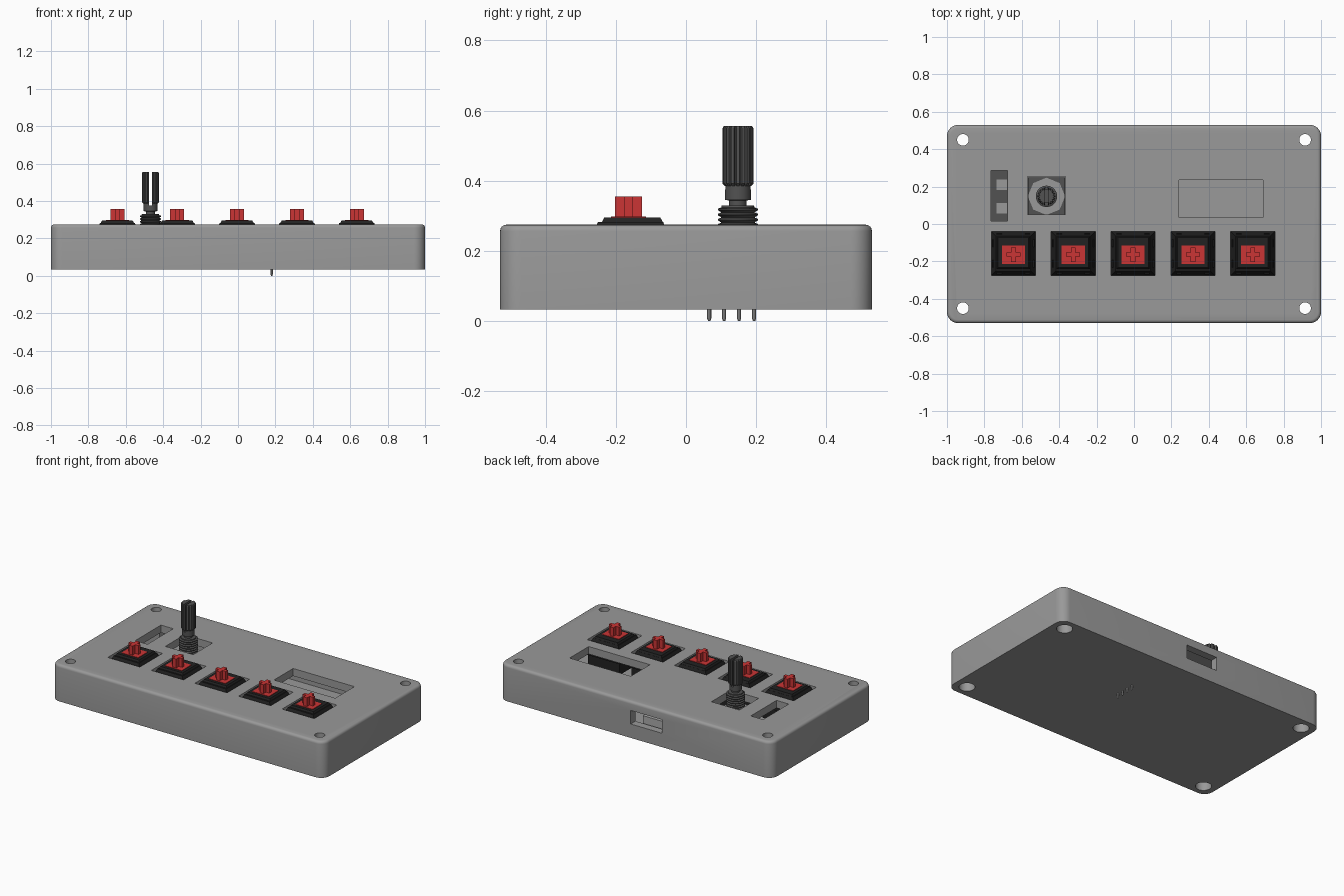
import bpy, bmesh, math
from mathutils import Matrix, Vector

cube = bpy.data.objects.get("Cube")
if cube:
    bpy.data.objects.remove(cube, do_unlink=True)


def material(name, r, g, b):
    m = bpy.data.materials.new(name)
    m.use_nodes = True
    m.diffuse_color = (r, g, b, 1)
    m.node_tree.nodes["Principled BSDF"].inputs["Base Color"].default_value = (r, g, b, 1)
    return m


GREY = material("case grey", 0.32, 0.32, 0.32)
DARK = material("dark grey", 0.085, 0.085, 0.085)
BLACK = material("switch black", 0.016, 0.016, 0.016)
RED = material("stem red", 0.6, 0.035, 0.035)
METAL = material("pin metal", 0.4, 0.4, 0.4)


def finish(name, bm, mat, smooth=True):
    bmesh.ops.recalc_face_normals(bm, faces=bm.faces)
    mesh = bpy.data.meshes.new(name)
    bm.to_mesh(mesh)
    bm.free()
    mesh.materials.append(mat)
    ob = bpy.data.objects.new(name, mesh)
    bpy.context.collection.objects.link(ob)
    if smooth:
        shade(ob)
    return ob


def activate(ob):
    bpy.ops.object.select_all(action='DESELECT')
    ob.select_set(True)
    bpy.context.view_layer.objects.active = ob


def shade(ob):
    activate(ob)
    bpy.ops.object.shade_smooth_by_angle(angle=math.radians(30))


def add_box(bm, x, y, z, top=1.0):
    """Box from (min, max) pairs; top scales the upper face for a taper."""
    size = Vector((x[1] - x[0], y[1] - y[0], z[1] - z[0]))
    mid = Vector((sum(x), sum(y), sum(z))) / 2
    verts = bmesh.ops.create_cube(bm, size=1)["verts"]
    for v in verts:
        k = top if v.co.z > 0 else 1
        v.co = mid + Vector((v.co.x * size.x * k, v.co.y * size.y * k, v.co.z * size.z))
    return verts


def box(name, x, y, z, mat, top=1.0):
    bm = bmesh.new()
    add_box(bm, x, y, z, top)
    return finish(name, bm, mat, False)


def around(c, half):
    return (c - half, c + half)


def lathe(name, x, y, profile, mat, sides=32):
    bm = bmesh.new()
    rings = [[bm.verts.new((x + r * math.cos(2 * math.pi * i / sides),
                            y + r * math.sin(2 * math.pi * i / sides), z))
              for i in range(sides)] for r, z in profile]
    for a, b in zip(rings, rings[1:]):
        for i in range(sides):
            j = (i + 1) % sides
            bm.faces.new((a[i], a[j], b[j], b[i]))
    bm.faces.new(rings[0])
    bm.faces.new(rings[-1])
    return finish(name, bm, mat)


def cut(ob, cutter):
    mod = ob.modifiers.new("cut", 'BOOLEAN')
    mod.operation = 'DIFFERENCE'
    mod.solver = 'EXACT'
    mod.object = cutter
    activate(ob)
    bpy.ops.object.modifier_apply(modifier=mod.name)
    bpy.data.objects.remove(cutter, do_unlink=True)


# Case shell with rounded corners and a softened top rim
BASE, TOP = 0.033, 0.275
bm = bmesh.new()
add_box(bm, (-1, 1), (-0.53, 0.53), (BASE, TOP))
upright = [e for e in bm.edges if abs(e.verts[0].co.z - e.verts[1].co.z) > 0.1]
bmesh.ops.bevel(bm, geom=upright, offset=0.06, segments=8, profile=0.5, affect='EDGES')
rim = [e for e in bm.edges if all(v.co.z > TOP - 0.001 for v in e.verts)]
bmesh.ops.bevel(bm, geom=rim, offset=0.018, segments=4, profile=0.5, affect='EDGES')
case = finish("case", bm, GREY, False)

# Hollow interior that leaves solid corner posts
for hx, hy in ((0.95, 0.36), (0.83, 0.48)):
    cut(case, box("cutter", (-hx, hx), (-hy, hy), (0.06, 0.225), GREY))

# Windows for display, side module, encoder, switches and rear port
SWITCH_X = [-0.645 + 0.32 * i for i in range(5)]
SWITCH_Y = -0.158
through = (0.2, 0.4)
cut(case, box("cutter", (0.24, 0.69), (0.035, 0.235), through, GREY))
cut(case, box("cutter", (-0.765, -0.675), (0.015, 0.285), through, GREY))
cut(case, box("cutter", (-0.57, -0.365), (0.052, 0.255), through, GREY))
cut(case, box("cutter", around(-0.08, 0.115), (0.4, 0.7), (0.125, 0.215), GREY))
for sx in SWITCH_X:
    cut(case, box("cutter", around(sx, 0.118), around(SWITCH_Y, 0.118), through, GREY))

# Counterbored screw holes
for sx in (-1, 1):
    for sy in (-1, 1):
        cut(case, lathe("cutter", sx * 0.915, sy * 0.45,
                        [(0.048, 0), (0.048, 0.09), (0.031, 0.09), (0.031, 0.4)], GREY))
shade(case)

# Key switches
for n, sx in enumerate(SWITCH_X, 1):
    bm = bmesh.new()
    y = SWITCH_Y
    add_box(bm, around(sx, 0.131), around(y, 0.131), (0.182, 0.2))
    add_box(bm, around(sx, 0.115), around(y, 0.115), (0.1, 0.19))
    add_box(bm, around(sx, 0.129), around(y, 0.129), (0.2, 0.283), 0.72)
    add_box(bm, around(sx, 0.093), around(y + 0.005, 0.091), (0.275, 0.295), 0.88)
    # moulded ribs and clips around the housing
    for s in (-1, 1):
        add_box(bm, around(sx + s * 0.075, 0.014), around(y, 0.108), (0.2, 0.262))
        add_box(bm, around(sx + s * 0.1, 0.012), around(y + 0.055, 0.02), (0.2, 0.255))
        add_box(bm, around(sx + s * 0.1, 0.012), around(y - 0.055, 0.02), (0.2, 0.255))
    finish(f"switch_housing_{n}", bm, BLACK, False)

    bm = bmesh.new()
    y = -0.164
    add_box(bm, around(sx, 0.062), around(y, 0.05), (0.28, 0.298))
    add_box(bm, around(sx, 0.0375), around(y, 0.011), (0.29, 0.356))
    for s in (-1, 1):
        add_box(bm, around(sx, 0.013), around(y + s * 0.0245, 0.0135), (0.29, 0.356))
    finish(f"switch_stem_{n}", bm, RED, False)

# Rotary encoder body and cover
EX, EY = -0.468, 0.148
box("encoder_body", around(EX, 0.1), around(EY, 0.1), (0.09, 0.2), DARK)
lathe("encoder_cover", EX, EY, [(0.1, 0.2), (0.1, 0.208)], GREY, 8)

# Threaded bushing
thread = [(0.05, 0.205)]
for i in range(8):
    z = 0.212 + i * 0.0145
    thread += [(0.057, z + 0.003), (0.057, z + 0.007), (0.047, z + 0.011)]
lathe("encoder_bushing", EX, EY, thread + [(0.046, 0.33)], DARK)

# Shaft neck and collar
shaft = lathe("encoder_shaft", EX, EY,
              [(0.025, 0.3), (0.025, 0.344), (0.037, 0.346), (0.037, 0.392)], DARK)

# Knurled and slotted knob
TEETH = 18
bm = bmesh.new()
outline = []
for i in range(TEETH):
    for off, r in ((-0.3, 0.045), (0.3, 0.045), (0.42, 0.039), (0.58, 0.039)):
        a = 2 * math.pi * (i + off) / TEETH
        outline.append((r * math.cos(a), r * math.sin(a)))
layers = [[bm.verts.new((EX + x * k, EY + y * k, z)) for x, y in outline]
          for k, z in ((0.88, 0.386), (1, 0.392), (1, 0.55), (0.92, 0.556))]
for a, b in zip(layers, layers[1:]):
    for i in range(len(a)):
        j = (i + 1) % len(a)
        bm.faces.new((a[i], a[j], b[j], b[i]))
bm.faces.new(layers[0])
bm.faces.new(layers[-1])
knob = finish("encoder_knob", bm, DARK, False)
for part in (knob, shaft):
    cut(part, box("cutter", around(EX, 0.008), around(EY, 0.1), (0.375, 0.7), DARK))

# Side module under its slot, with two contact pads
box("side_module", (-0.8, -0.64), (-0.0, 0.3), (0.06, 0.1), DARK)
for n, py in enumerate((0.085, 0.21), 1):
    box(f"module_pad_{n}", around(-0.708, 0.028), around(py, 0.028), (0.1, 0.106), GREY)

# Rear port shell
box("rear_port", around(-0.08, 0.075), (0.3, 0.46), (0.11, 0.165), METAL)

# Header pins through the floor
for n in range(4):
    lathe(f"header_pin_{n + 1}", 0.18, 0.066 + 0.0427 * n,
          [(0.003, 0), (0.006, 0.008), (0.006, 0.12)], METAL, 8)
